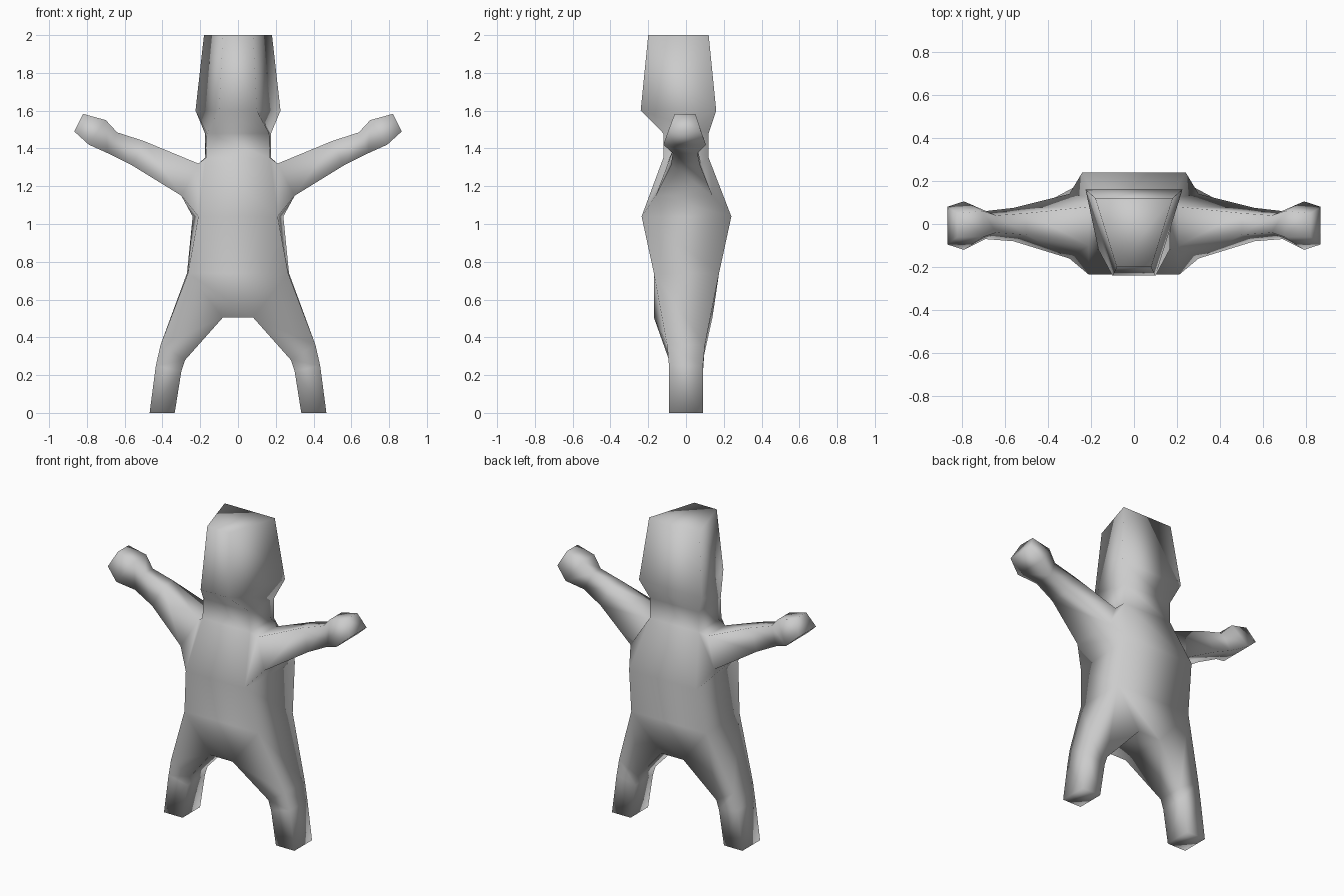
import bpy, bmesh

if "Cube" in bpy.data.objects:
    bpy.data.objects.remove(bpy.data.objects["Cube"])

bm = bmesh.new()


def ring(points):
    return [bm.verts.new(p) for p in points]


def bridge(a, b, sides=range(4)):
    for i in sides:
        j = (i + 1) % 4
        bm.faces.new((a[i], a[j], b[j], b[i]))


def level(z, front_w, front_y, back_w, back_y):
    """Four-sided horizontal section: front left, front right, back right, back left."""
    return ring([(-front_w, front_y, z), (front_w, front_y, z),
                 (back_w, back_y, z), (-back_w, back_y, z)])


def limb(start, sections, side):
    """Loft from a body opening through (top x, z, yf, yb, bottom x, z, yf, yb)."""
    prev = start
    for tx, tz, tf, tb, bx, bz, bf, bb in sections:
        cur = ring([(side * tx, tf, tz), (side * tx, tb, tz),
                    (side * bx, bb, bz), (side * bx, bf, bz)])
        bridge(prev, cur)
        prev = cur
    bm.faces.new(prev)


# head and trunk sections
top = level(2.0, 0.08, -0.20, 0.18, 0.12)
jaw = level(1.6, 0.10, -0.24, 0.225, 0.16)
neck = level(1.48, 0.165, -0.12, 0.175, 0.12)
shoulder = level(1.35, 0.17, -0.12, 0.175, 0.12)
belly = level(1.04, 0.21, -0.235, 0.24, 0.24)
hip = level(0.74, 0.265, -0.17, 0.27, 0.175)
crotch = level(0.505, 0.08, -0.17, 0.08, 0.14)

bm.faces.new(top)
bridge(top, jaw)
bridge(jaw, neck)
bridge(neck, shoulder)
bridge(shoulder, belly, (0, 2))   # sides stay open for the arms
bridge(belly, hip)
bridge(hip, crotch, (0, 2))       # sides stay open for the legs
bm.faces.new(crotch)

# arms and legs grow from the openings on both sides
arm = [(0.21, 1.32, -0.10, 0.08, 0.30, 1.15, -0.16, 0.14),
       (0.50, 1.44, -0.05, 0.05, 0.56, 1.31, -0.08, 0.075),
       (0.64, 1.485, -0.04, 0.04, 0.69, 1.375, -0.07, 0.06),
       (0.70, 1.55, -0.06, 0.06, 0.79, 1.42, -0.12, 0.105),
       (0.82, 1.583, -0.06, 0.05, 0.867, 1.49, -0.095, 0.08)]
leg = [(0.41, 0.36, -0.10, 0.10, 0.28, 0.28, -0.09, 0.09),
       (0.435, 0.25, -0.09, 0.09, 0.30, 0.22, -0.09, 0.09),
       (0.468, 0.0, -0.09, 0.09, 0.335, 0.0, -0.09, 0.09)]
for side, f, b in ((-1, 0, 3), (1, 1, 2)):
    limb([shoulder[f], shoulder[b], belly[b], belly[f]], arm, side)
    limb([hip[f], hip[b], crotch[b], crotch[f]], leg, side)

bmesh.ops.recalc_face_normals(bm, faces=bm.faces[:])
for face in bm.faces:
    face.smooth = True

mesh = bpy.data.meshes.new("figure_body")
bm.to_mesh(mesh)
bm.free()
body = bpy.data.objects.new("figure_body", mesh)
bpy.context.collection.objects.link(body)
